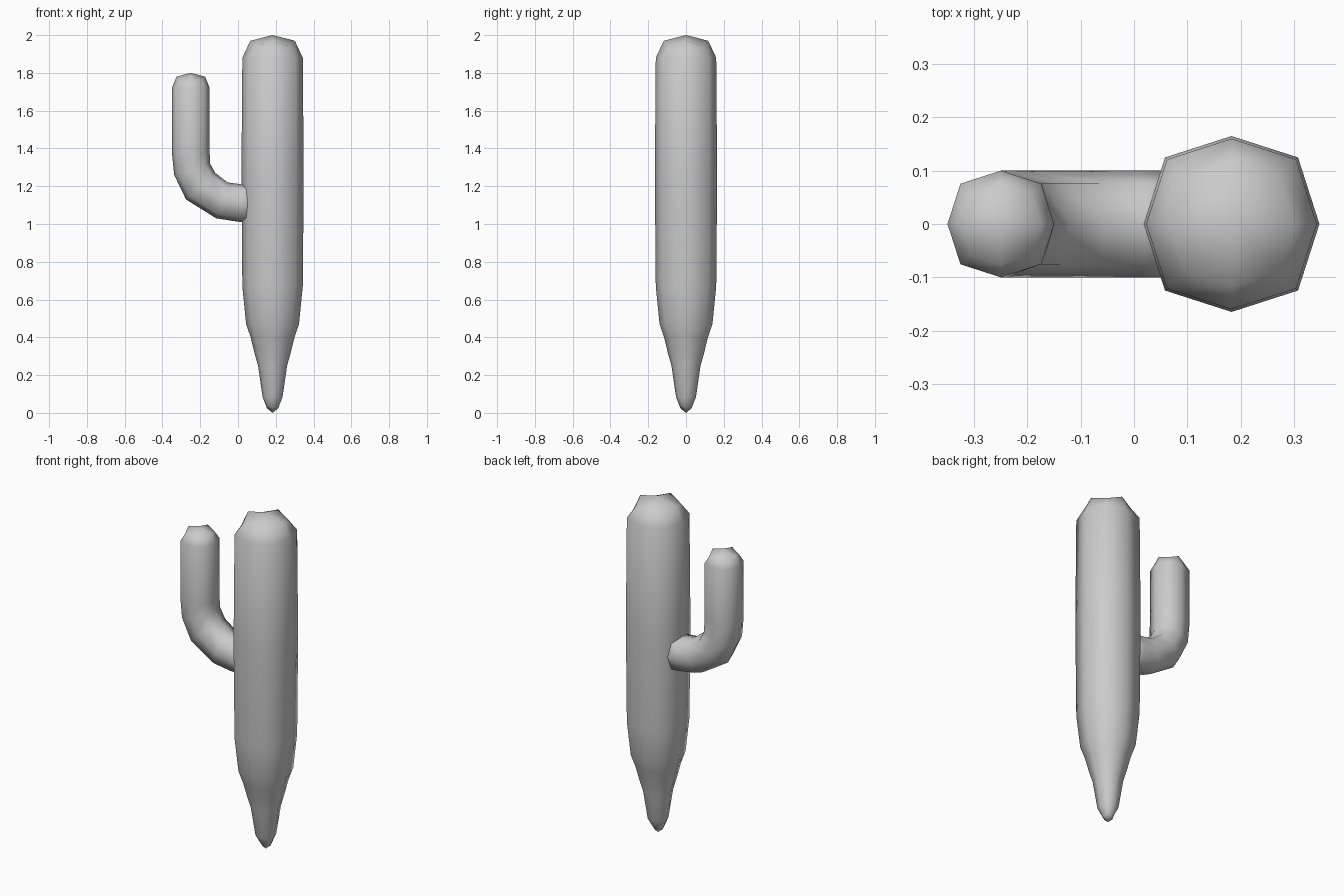
import bpy, bmesh, math
from mathutils import Vector

if "Cube" in bpy.data.objects:
    bpy.data.objects.remove(bpy.data.objects["Cube"])

DIAG = 1.07  # cross-sections are slightly squarish octagons


def ring(bm, a, b, w, drop=0.0):
    """Eight-sided ring spanning a-b in the XZ plane, half-width w in y."""
    a, b = Vector((a[0], 0, a[1])), Vector((b[0], 0, b[1]))
    mid, half = (a + b) / 2, (b - a) / 2
    verts = []
    for i in range(8):
        t = i * math.pi / 4
        k = DIAG if i % 2 else 1.0
        p = mid + half * (k * math.cos(t)) + Vector((0, w * k * math.sin(t), 0))
        if i % 2:
            p.z -= drop
        verts.append(bm.verts.new(p))
    return verts


def tube(name, rings, start, end):
    """Skin a list of rings and close both ends with a centre point."""
    bm = bmesh.new()
    loops = [ring(bm, *r) for r in rings]
    for lo, hi in zip(loops, loops[1:]):
        for i in range(8):
            j = (i + 1) % 8
            bm.faces.new((lo[i], lo[j], hi[j], hi[i]))
    for loop, tip in ((loops[0], start), (loops[-1], end)):
        c = bm.verts.new((tip[0], 0, tip[1]))
        for i in range(8):
            bm.faces.new((loop[i], loop[(i + 1) % 8], c))
    bmesh.ops.recalc_face_normals(bm, faces=bm.faces)
    for f in bm.faces:
        f.smooth = True
    me = bpy.data.meshes.new(name)
    bm.to_mesh(me)
    bm.free()
    ob = bpy.data.objects.new(name, me)
    bpy.context.collection.objects.link(ob)
    return ob


# trunk: (height, radius, corner drop), tapered root to rounded top
CX = 0.183
profile = [(0.025, 0.03, -0.015), (0.085, 0.053, 0), (0.25, 0.077, 0),
           (0.31, 0.094, 0), (0.40, 0.116, 0), (0.47, 0.14, 0),
           (0.67, 0.16, 0), (1.25, 0.165, 0), (1.88, 0.16, 0),
           (1.97, 0.118, 0.03)]
tube("trunk", [((CX - r, z), (CX + r, z), r, d) for z, r, d in profile],
     (CX, 0.0), (CX, 2.0))

# arm: outer and inner points of each ring round the bend
tube("arm", [
    ((0.09, 1.01), (0.09, 1.21), 0.1),
    ((0.0, 1.012), (0.02, 1.21), 0.1),
    ((-0.115, 1.03), (-0.055, 1.22), 0.1),
    ((-0.275, 1.13), (-0.12, 1.27), 0.1),
    ((-0.338, 1.26), (-0.148, 1.32), 0.1),
    ((-0.35, 1.38), (-0.15, 1.38), 0.1),
    ((-0.35, 1.72), (-0.15, 1.72), 0.1),
    ((-0.326, 1.78), (-0.174, 1.78), 0.076, 0.02),
], (0.10, 1.11), (-0.25, 1.80))
